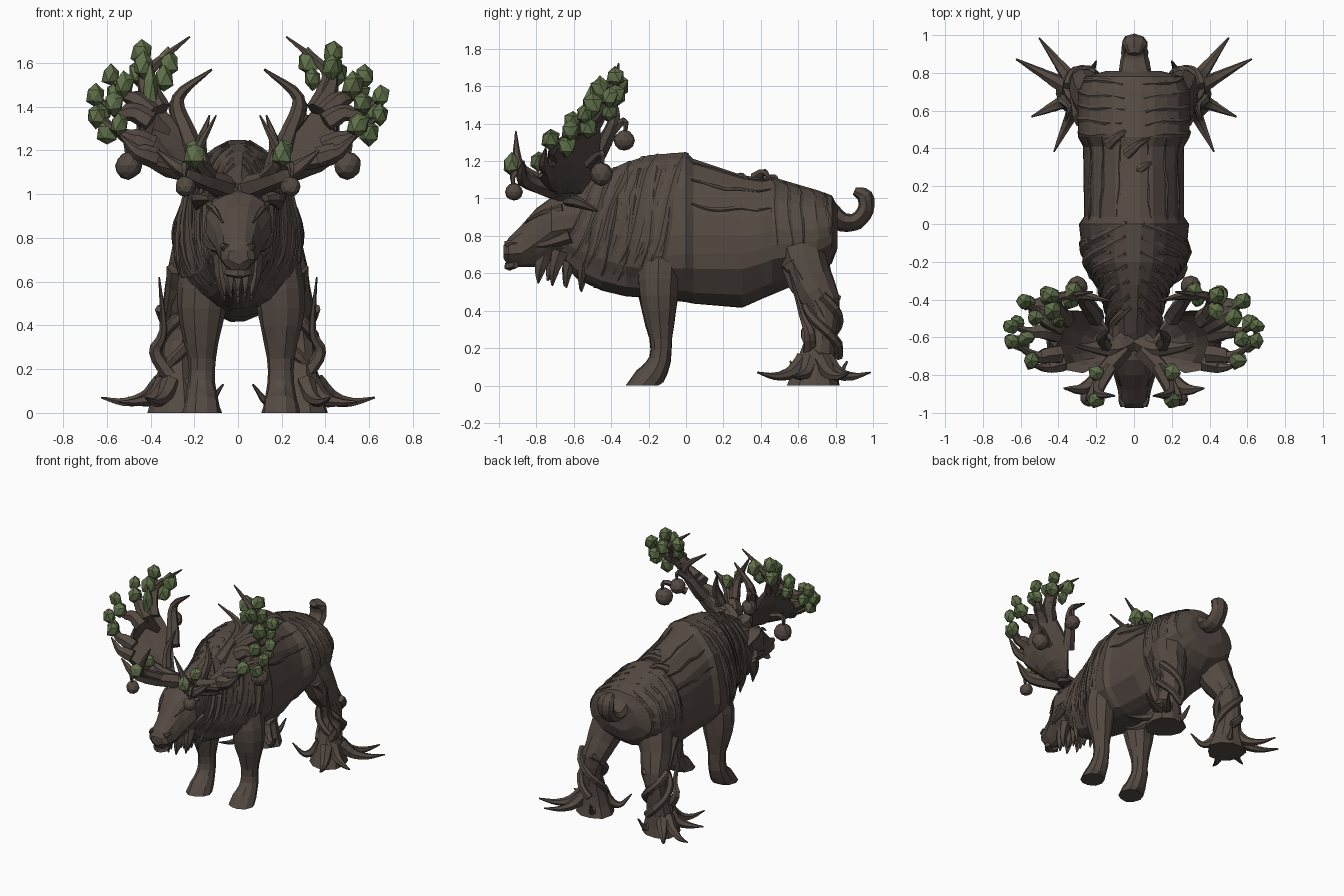
import bpy, bmesh, math, random
from mathutils import Vector

if "Cube" in bpy.data.objects:
    bpy.data.objects.remove(bpy.data.objects["Cube"])
random.seed(7)


def material(name, rgb):
    m = bpy.data.materials.new(name)
    m.diffuse_color = (*rgb, 1)
    m.use_nodes = True
    m.node_tree.nodes["Principled BSDF"].inputs["Base Color"].default_value = m.diffuse_color
    return m


BARK = material("dark bark", (0.090, 0.068, 0.056))
LEAF = material("leaf green", (0.115, 0.160, 0.066))


def finish(name, bm, mat):
    for v in bm.verts:
        v.co.z = max(v.co.z, 0)
    bmesh.ops.recalc_face_normals(bm, faces=bm.faces[:])
    me = bpy.data.meshes.new(name)
    bm.to_mesh(me)
    bm.free()
    me.materials.append(mat)
    bpy.context.collection.objects.link(bpy.data.objects.new(name, me))


def skin(name, rings):
    """Closed surface through a list of equal rings."""
    bm = bmesh.new()
    vs = [[bm.verts.new(p) for p in r] for r in rings]
    n = len(vs[0])
    for a, b in zip(vs, vs[1:]):
        for i in range(n):
            bm.faces.new((a[i], a[(i + 1) % n], b[(i + 1) % n], b[i]))
    bm.faces.new(vs[0])
    bm.faces.new(vs[-1])
    finish(name, bm, BARK)


def spline(pts, sub):
    P = [Vector(p) for p in pts]
    P = [2 * P[0] - P[1]] + P + [2 * P[-1] - P[-2]]
    out = []
    for a, b, c, d in zip(P, P[1:], P[2:], P[3:]):
        for k in range(sub):
            t = k / sub
            out.append(0.5 * (2 * b + (c - a) * t + (2 * a - 5 * b + 4 * c - d) * t * t
                              + (3 * b - a - 3 * c + d) * t ** 3))
    return out + [P[-2]]


def tube(name, pts, s=1, sides=7, sub=3, flat=1.0, rough=0.1, dx=0.0):
    """Limb through points (x, y, z, radius); s=-1 mirrors it."""
    path = spline(pts, sub)
    cs = [Vector(p[:3]) for p in path]
    u, rings = None, []
    ridge = [1 + random.uniform(-rough, rough) for _ in range(sides)]
    for i, c in enumerate(cs):
        t = (cs[min(i + 1, len(cs) - 1)] - cs[max(i - 1, 0)]).normalized()
        if c.z < .001:
            t = Vector((0, 0, -1))
        if u is None:
            u = t.cross(Vector((0, 1, 0.01)))
        u = (u - t * u.dot(t)).normalized()
        v = t.cross(u)
        ring = []
        for k in range(sides):
            a = math.tau * k / sides
            q = max(path[i][3], 0.004) * ridge[k] * random.uniform(1 - rough / 2, 1 + rough / 2)
            p = c + u * math.cos(a) * q * flat + v * math.sin(a) * q
            ring.append((p.x * s + dx, p.y, p.z))
        rings.append(ring)
    skin(name, rings)


def spike(name, r, pts, s=1, sides=6, flat=1.0, power=1.3):
    """Tapered limb through plain points."""
    n = len(pts) - 1
    tube(name, [(*p, r * (1 - .9 * (i / n) ** power)) for i, p in enumerate(pts)], s, sides, 4, flat)


def section(rows, y, a, grow=0.0):
    """Point on a lofted body; rows are (y, bottom, top, half width, widest z)."""
    y = min(max(y, rows[0][0]), rows[-1][0])
    for p, q in zip(rows, rows[1:]):
        if y <= q[0]:
            break
    t = (y - p[0]) / (q[0] - p[0])
    _, zb, zt, w, zm = [i + (j - i) * t for i, j in zip(p, q)]
    c, s = math.cos(a), math.sin(a)
    x = math.copysign(abs(c) ** 1.05, c) * (w + grow)
    return Vector((x, y, zm + s * ((zt - zm if s > 0 else zm - zb) + grow)))


def loft(name, rows, n, rough):
    ridge = [random.uniform(-rough, rough) for _ in range(n)]
    skin(name, [[section(rows, r[0], math.tau * (k + 0.5) / n,
                         ridge[k] + random.uniform(-rough, rough) / 2) for k in range(n)]
                for r in rows])


# torso with neck, hump, belly keel and croup
BODY = [(-.68, .68, 1.0, .11, .85), (-.58, .57, 1.07, .14, .82), (-.45, .51, 1.14, .15, .78),
        (-.32, .48, 1.2, .2, .74), (-.2, .47, 1.24, .275, .72), (0, .45, 1.255, .295, .74),
        (.04, .44, 1.215, .27, .74), (.3, .42, 1.13, .27, .75), (.41, .47, 1.11, .27, .77),
        (.46, .49, 1.12, .3, .79), (.7, .59, 1.05, .3, .8), (.78, .66, 1.02, .26, .83),
        (.81, .74, .96, .15, .85)]
loft("torso", BODY, 24, 0.006)

# head with long muzzle
HEAD = [(-.975, .68, .75, .045, .71), (-.95, .64, .79, .078, .72), (-.88, .635, .86, .085, .73),
        (-.8, .635, .95, .11, .8), (-.72, .66, 1.01, .15, .87), (-.52, .74, 1.06, .135, .89)]
loft("head", HEAD, 14, 0.006)


def strand(name, y, dy, a0, a1, r, s):
    """Bark strip lying on the torso from angle a0 to a1, drifting dy along it."""
    pts = []
    for i in range(6):
        t = i / 5
        a = math.radians(a0 + (a1 - a0) * t + random.uniform(-2, 2))
        pts.append((*section(BODY, y + dy * t + random.uniform(-.01, .01), a, -.004),
                    r * math.sin(math.pi * (.15 + .8 * t))))
    tube(name, pts, s, 5, 2, .6, .2)


for s in (1, -1):
    # shoulder mane, neck folds, back and haunch bark
    for i in range(7):
        strand("mane_strand", -.075 * i, -.24, 80, -45, .026, s)
    for i in range(5):
        strand("neck_fold", -.05 - .1 * i, -.13, 60, -70, .02, s)
        strand("haunch_bark", .46 + .07 * i, .04, 78, -25, .016, s)
    for a in (70, 48, 28):
        strand("back_bark", .03, .43, a, a + 4, .012, s)

    # front leg with hoof
    tube("front_leg", [(.14, -.14, .72, .11), (.175, -.15, .56, .115), (.182, -.145, .4, .095),
                       (.18, -.135, .25, .062), (.18, -.14, .14, .06), (.18, -.18, .06, .073),
                       (.18, -.235, 0, .088)], s, 10, 2, 1, .06, .014)
    # hind leg flaring into a stump
    tube("hind_leg", [(.13, .6, .86, .11), (.18, .62, .72, .135), (.225, .67, .56, .12),
                      (.255, .735, .44, .095), (.275, .74, .32, .075), (.28, .71, .16, .095),
                      (.28, .69, 0, .14)], s, 10, 2)
    spike("thigh_bark", .055, [(.27, .56, .66), (.3, .66, .5), (.34, .74, .36)], s)
    # vines coiled around the hock
    for ph in (0, 2.1, 4.2):
        tube("leg_vine", [(.27 + .085 * math.cos(ph + i * .8), .73 + .09 * math.sin(ph + i * .8),
                           .48 - .065 * i, .026) for i in range(6)], s, 6, 2)
    spike("vine_spike", .038, [(.3, .66, .16), (.375, .66, .28), (.34, .62, .38), (.36, .55, .62)], s)
    # spreading roots: direction in degrees, reach, tip height
    for deg, reach, tip in ((28, .39, .07), (53, .37, .07), (-25, .29, .05),
                            (-65, .34, .07), (212, .25, .13), (115, .19, .13)):
        c, n = math.cos(math.radians(deg)), math.sin(math.radians(deg))
        spike("root", .048, [(.28 + c * reach * t, .69 + n * reach * t, z) for t, z in
                             ((.2, .14), (.42, .07), (.7, .05), (1, tip))], s, 6, 1, 1.1)

    # ear, brow, cheek, nostril
    tube("ear", [(.12, -.64, .98, .03), (.17, -.58, .98, .05), (.19, -.47, .93, .006)], s, 6, 3, .6)
    spike("brow", .02, [(.13, -.66, .95), (.105, -.77, .925), (.07, -.86, .87)], s, 5)
    spike("cheek", .04, [(.13, -.62, .8), (.11, -.74, .76), (.075, -.84, .74)], s)
    spike("nostril", .02, [(.055, -.96, .755), (.07, -.93, .765), (.07, -.88, .755)], s)
    # beard tufts below jaw and throat
    for i in range(6):
        x, y = (.04, .075)[i % 2], -.8 + .075 * i
        spike("beard_tuft", .045, [(x, y + .05, .72), (x, y + .02, .62),
                                   (x * .8, y + .01, .51 + .012 * abs(i - 3))], s, 5)

# centre beard, lower lip, spine knots
for i in range(3):
    y = -.74 + .09 * i
    spike("centre_beard", .055, [(0, y + .06, .74), (0, y + .02, .62), (0, y, .56 - .03 * i)])
tube("lower_lip", [(-.05, -.91, .645, .02), (0, -.945, .64, .028), (.05, -.91, .645, .02)], 1, 6)
for x, y, z in ((.02, .42, 1.14), (-.08, .47, 1.11), (.05, .3, 1.12)):
    spike("spine_knot", .03, [(x - .06, y - .05, z - .03), (x, y, z), (x + .07, y + .04, z - .05)])

# curled tail
tube("tail", [(0, .76, .93, .06), (0, .84, .875, .05), (0, .91, .88, .045), (0, .96, .94, .042),
              (0, .955, 1.01, .042), (0, .9, 1.04, .02)], 1, 8, 3, 1.6, .08)

# antler rim, front to back
RIM = spline([(.27, -.79, 1.13), (.42, -.75, 1.18), (.45, -.63, 1.31), (.44, -.52, 1.42),
              (.35, -.46, 1.42), (.22, -.47, 1.22)], 2)
HUB = Vector((.1, -.66, 1.07))
# rim tines: rim index, bend point, tip, leafy or not
RIM_TINES = [(7, (.4, -.39, 1.57), (.22, -.36, 1.72), 0), (10, (.275, -.38, 1.44), (.12, -.41, 1.57), 0),
             (7, (.43, -.43, 1.53), (.44, -.38, 1.65), 1), (6, (.51, -.47, 1.45), (.58, -.41, 1.54), 1),
             (5, (.55, -.57, 1.37), (.65, -.54, 1.45), 1), (3, (.52, -.7, 1.27), (.65, -.62, 1.36), 1),
             (2, (.47, -.76, 1.2), (.54, -.75, 1.27), 0)]
# brow tines: start, bend point, tip, radius
BROW_TINES = [((.05, -.66, 1.03), (.24, -.86, 1.1), (.37, -.87, 1.2), .055),
              ((.13, -.76, 1.08), (.19, -.89, 1.17), (.1, -.91, 1.36), .04),
              ((.15, -.64, 1.1), (.17, -.6, 1.22), (.13, -.56, 1.36), .038)]
# hanging fruit: centre, radius
FRUIT = [((.5, -.45, 1.13), .062), ((.3, -.33, 1.31), .055), ((.24, -.92, 1.035), .047)]


def blob(name, c, size, mat, rough, level=1):
    bm = bmesh.new()
    bmesh.ops.create_icosphere(bm, subdivisions=level, radius=1)
    for v in bm.verts:
        k = 1 + random.uniform(-rough, rough)
        v.co = Vector([c[i] + v.co[i] * size[i] * k for i in range(3)])
    finish(name, bm, mat)


def leaf(p, s):
    w = random.uniform(.042, .054)
    blob("leaf_clump", (p[0] * s, p[1], p[2]), (w, w, w * 1.2), LEAF, .2)


for s in (1, -1):
    # cupped antler palm, a thick shell from base to rim
    rings = []
    for j in range(7):
        t, row = j / 6, []
        for i, p in enumerate(RIM):
            f = i / (len(RIM) - 1)
            q = (HUB + Vector((0, .1 * f - .05, 0))).lerp(p, t)
            q.z += (t ** 1.8 - t) * (p.z - HUB.z) - .03 * math.sin(math.pi * t * f)
            row.append(q + Vector((0, 0, random.uniform(-.008, .008))))
        d = Vector((.5, .1, -.8)) * (.055 - .03 * t)
        rings.append([(p.x * s, p.y, p.z) for p in row + [p + d for p in reversed(row)]])
    skin("antler_palm", rings)
    spike("antler_base", .065, [(.03, -.62, .99), (.11, -.66, 1.05), (.24, -.65, 1.09), (.38, -.62, 1.18)], s, 8)
    for k, mid, tip, leafy in RIM_TINES:
        spike("antler_tine", .05, [RIM[k].lerp(HUB, .15), RIM[k].lerp(Vector(mid), .25), mid, tip], s,
              6, 1, 1.8)
        if leafy:
            tip, mid = Vector(tip), Vector(mid)
            for p in (tip, tip.lerp(mid, .55) + Vector((.02, .03, -.03)),
                      tip.lerp(mid, .8) + Vector((0, -.04, .03))):
                leaf(p, s)
    for a, mid, tip, r in BROW_TINES:
        spike("brow_tine", r, [a, mid, tip], s, 6, 1, 1.8)
    # fruit on short stems, and loose leaves
    for c, r in FRUIT:
        c = Vector(c)
        blob("hanging_fruit", (c.x * s, c.y, c.z), (r, r, r), BARK, .06, 2)
        up = c + Vector((0, 0, r + .05))
        spike("fruit_stem", .03, [up.lerp(HUB, .35), up, c], s, 5)
    for p in ((.32, -.36, 1.6), (.34, -.4, 1.53), (.2, -.79, 1.2), (.2, -.93, 1.18)):
        leaf(p, s)
# long leaf lying on the left palm
blob("long_leaf", (-.4, -.51, 1.46), (.04, .045, .14), LEAF, .12)
